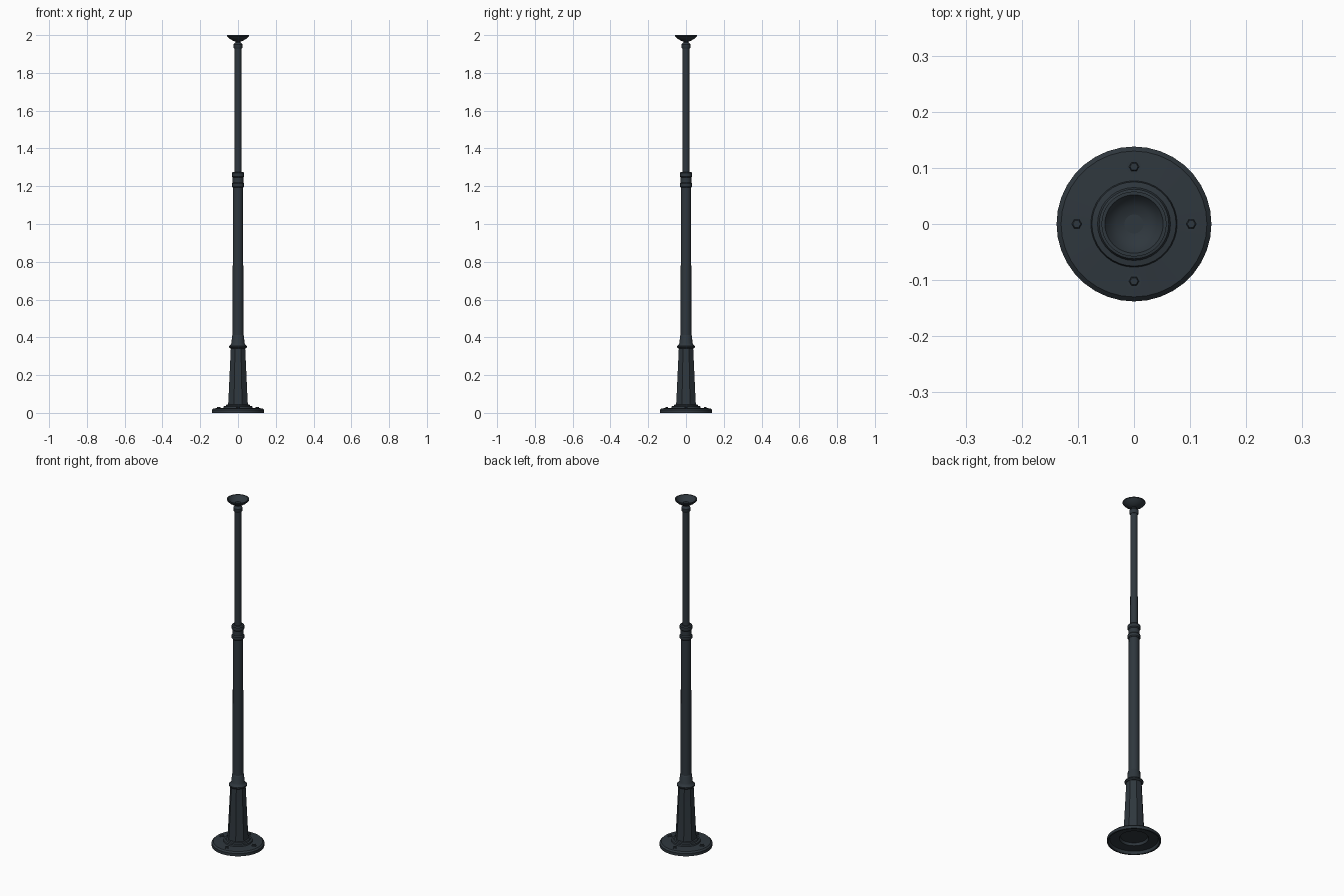
import bpy, bmesh, math

cube = bpy.data.objects.get("Cube")
if cube:
    bpy.data.objects.remove(cube, do_unlink=True)

iron = bpy.data.materials.new("dark iron")
iron.use_nodes = True
COLOUR = (0.028, 0.038, 0.047, 1)
iron.diffuse_color = COLOUR
iron.node_tree.nodes["Principled BSDF"].inputs["Base Color"].default_value = COLOUR


def lathe(name, profile, sides=32, turn=0.0, x=0, y=0, angle=35):
    """Revolve (radius, height) points round a vertical axis."""
    bm = bmesh.new()
    rings = []
    for r, z in profile:
        if r == 0:
            rings.append([bm.verts.new((x, y, z))])
            continue
        steps = [turn + 2 * math.pi * i / sides for i in range(sides)]
        rings.append([bm.verts.new((x + r * math.cos(a), y + r * math.sin(a), z)) for a in steps])
    for low, high in zip(rings, rings[1:]):
        for i in range(sides):
            j = (i + 1) % sides
            if len(low) == 1:
                bm.faces.new((low[0], high[j], high[i]))
            elif len(high) == 1:
                bm.faces.new((low[i], low[j], high[0]))
            else:
                bm.faces.new((low[i], low[j], high[j], high[i]))
    bmesh.ops.recalc_face_normals(bm, faces=bm.faces)
    mesh = bpy.data.meshes.new(name)
    bm.to_mesh(mesh)
    bm.free()
    mesh.materials.append(iron)
    obj = bpy.data.objects.new(name, mesh)
    bpy.context.collection.objects.link(obj)
    bpy.ops.object.select_all(action='DESELECT')
    obj.select_set(True)
    bpy.context.view_layer.objects.active = obj
    bpy.ops.object.shade_smooth_by_angle(angle=math.radians(angle))
    return obj


# Round foot plate, hollow underneath
lathe("foot_plate", [(0, 0.033), (0.07, 0.033), (0.075, 0.019), (0.124, 0.015), (0.13, 0),
                     (0.138, 0), (0.138, 0.016), (0.13, 0.024), (0.077, 0.027), (0.075, 0.035),
                     (0.065, 0.037), (0.062, 0.043), (0.054, 0.045), (0, 0.045)], sides=36)

# Eight-sided tapered pedestal with flats facing the axes
flat = 1 / math.cos(math.pi / 8)
lathe("pedestal", [(0, 0.04), (0.053 * flat, 0.04), (0.051 * flat, 0.06),
                   (0.038 * flat, 0.345), (0, 0.345)], sides=8, turn=math.pi / 8, angle=20)

# Collar between pedestal and post
lathe("pedestal_collar", [(0, 0.342), (0.042, 0.342), (0.048, 0.348), (0.048, 0.354),
                          (0.04, 0.36), (0.034, 0.37), (0.032, 0.408), (0.028, 0.414),
                          (0, 0.414)])

# Lower and upper posts
lathe("lower_post", [(0, 0.4), (0.0285, 0.4), (0.027, 1.21), (0, 1.21)], sides=24)
lathe("upper_post", [(0, 1.25), (0.0195, 1.25), (0.0185, 1.94), (0, 1.94)], sides=24)

# Joint with two raised bands
lathe("joint", [(0, 1.194), (0.029, 1.194), (0.033, 1.199), (0.033, 1.214), (0.028, 1.22),
                (0.028, 1.247), (0.033, 1.252), (0.033, 1.27), (0.028, 1.276), (0, 1.276)])

# Neck ring under the cup
lathe("neck", [(0, 1.928), (0.02, 1.928), (0.024, 1.934), (0.024, 1.95), (0.019, 1.957),
               (0.013, 1.962), (0.013, 1.975), (0, 1.975)], sides=24)

# Open cup on top
lathe("top_cup", [(0, 1.966), (0.015, 1.966), (0.03, 1.972), (0.046, 1.982), (0.055, 1.992),
                  (0.058, 1.995), (0.058, 2.0), (0.052, 2.0), (0.045, 1.99), (0.032, 1.98),
                  (0.017, 1.976), (0.017, 1.974), (0, 1.974)])

# Four anchor bolts with washers
for n, (dx, dy) in enumerate([(1, 0), (0, 1), (-1, 0), (0, -1)], 1):
    spot = dict(x=dx * 0.102, y=dy * 0.102)
    lathe(f"washer_{n}", [(0, 0.022), (0.013, 0.022), (0.013, 0.027), (0, 0.027)], 16, **spot)
    lathe(f"bolt_{n}", [(0, 0.026), (0.009, 0.026), (0.009, 0.03), (0.007, 0.032), (0, 0.032)],
          6, **spot)
